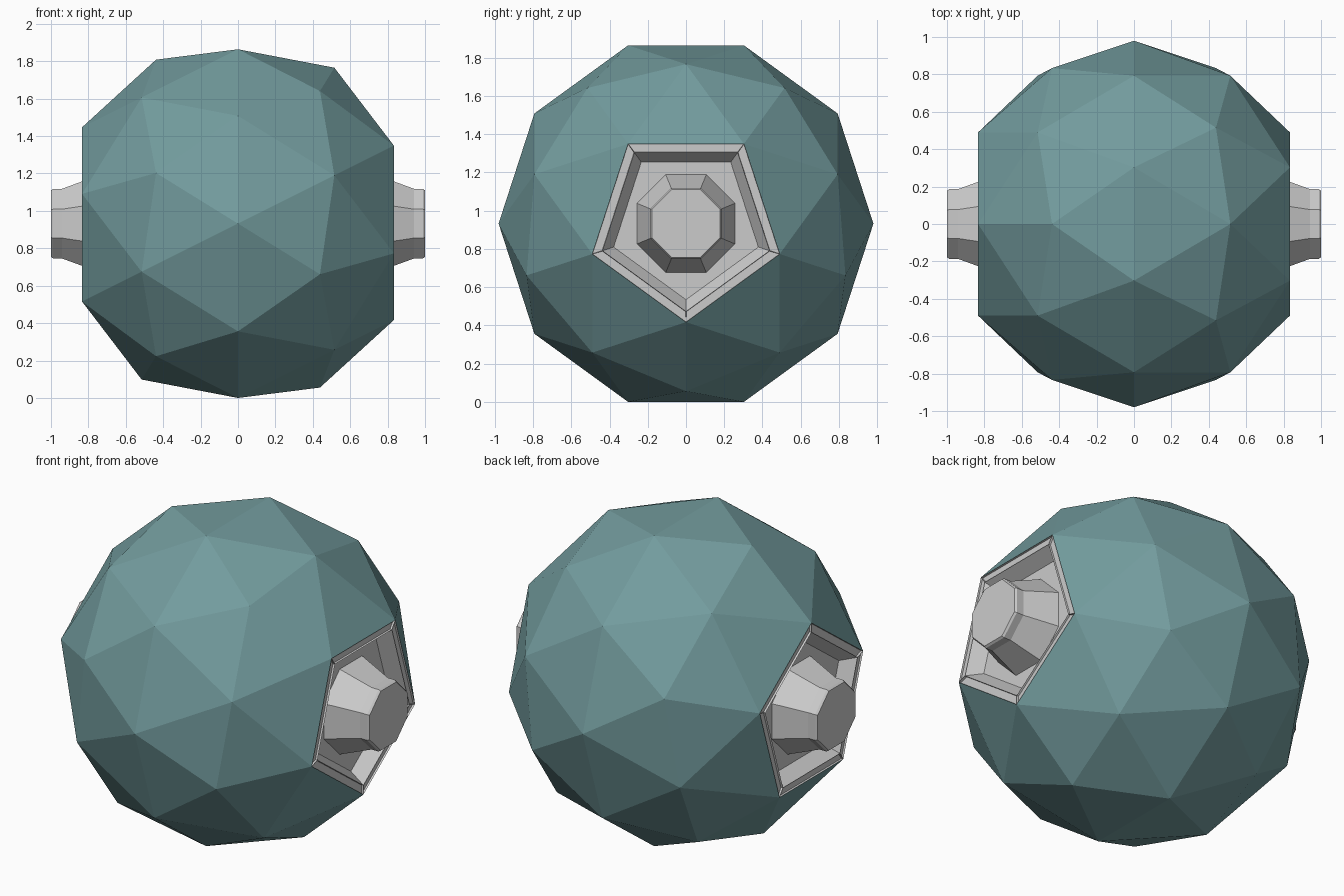
import bpy, bmesh
from math import pi, cos, sin, radians
from mathutils import Matrix

if "Cube" in bpy.data.objects:
    bpy.data.objects.remove(bpy.data.objects["Cube"])

R = 0.98                                  # shell radius
CZ = R * cos(radians(18))                 # centre height
TO_X = Matrix.Rotation(pi / 2, 4, 'Y')    # local z -> world x

teal = bpy.data.materials.new("teal_shell")
teal.diffuse_color = (0.17, 0.33, 0.34, 1)
teal.use_nodes = True
teal.node_tree.nodes["Principled BSDF"].inputs["Base Color"].default_value = teal.diffuse_color


def finish(bm, name, matrix, mat=None):
    bm.transform(Matrix.Translation((0, 0, CZ)) @ matrix)
    me = bpy.data.meshes.new(name)
    bm.to_mesh(me)
    bm.free()
    ob = bpy.data.objects.new(name, me)
    bpy.context.collection.objects.link(ob)
    if mat:
        me.materials.append(mat)
    return ob


def loft(bm, sides, start, profile, cap=True):
    """Stack polygon rings given as (apothem, height); returns faces per band."""
    rings = []
    for a, h in profile:
        r = a / cos(pi / sides)
        rings.append([bm.verts.new((r * cos(start + 2 * pi * i / sides),
                                    r * sin(start + 2 * pi * i / sides), h))
                      for i in range(sides)])
    bands = []
    for lo, hi in zip(rings, rings[1:]):
        bands.append([bm.faces.new((lo[i], lo[(i + 1) % sides],
                                    hi[(i + 1) % sides], hi[i]))
                      for i in range(sides)])
    if cap:
        bm.faces.new(rings[-1])
    return bands


# faceted shell, open at the two side poles
bm = bmesh.new()
bmesh.ops.create_icosphere(bm, subdivisions=2, radius=R)
poles = [v for v in bm.verts if abs(v.co.z) > 0.99 * R]
bmesh.ops.delete(bm, geom=poles, context='VERTS')
rim_h = max(v.co.z for v in bm.verts)
rim_a = max(v.co.xy.length for v in bm.verts if v.co.z > rim_h - 1e-4) * cos(pi / 5)
finish(bm, "faceted_shell", TO_X, teal)

for side, turn in (("right", 0), ("left", pi)):
    place = Matrix.Rotation(turn, 4, 'Y') @ TO_X

    # pentagonal socket: flat rim, sloped walls, floor
    bm = bmesh.new()
    bands = loft(bm, 5, 0, [(rim_a, rim_h), (rim_a - 0.045, rim_h),
                            (rim_a - 0.095, 0.75)])
    # shallow groove along each rim segment
    bmesh.ops.inset_individual(bm, faces=bands[0], thickness=0.012, depth=0)
    bmesh.ops.inset_individual(bm, faces=bands[0], thickness=0.002, depth=-0.012)
    finish(bm, side + "_socket", place)

    # octagonal knob with a tapered base and chamfered end
    bm = bmesh.new()
    loft(bm, 8, pi / 8, [(0.256, 0.75), (0.186, 0.942),
                         (0.186, 0.988), (0.178, 1.0)])
    finish(bm, side + "_knob", place)
